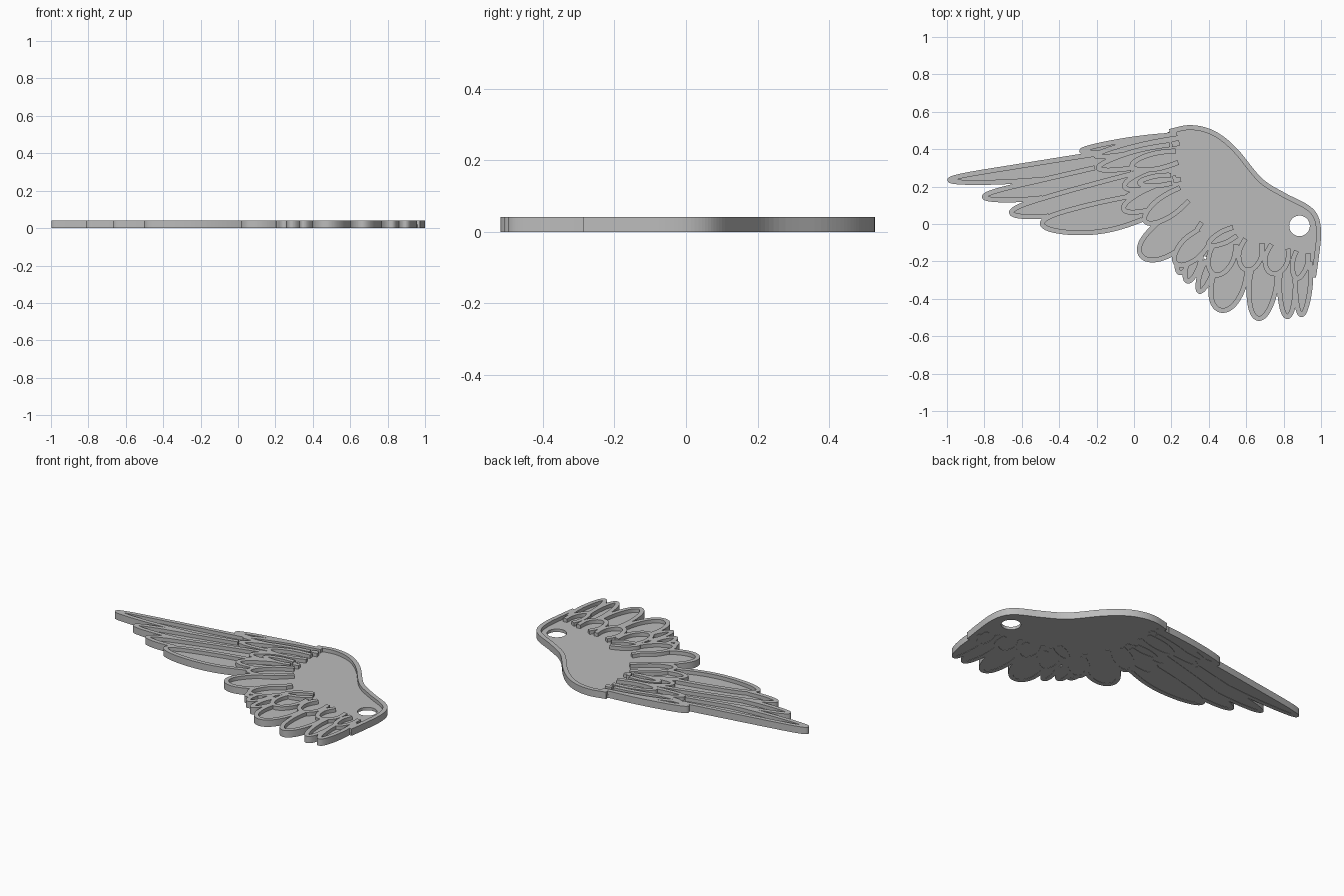
import bpy
import bmesh
import math
from mathutils import Vector

if "Cube" in bpy.data.objects:
    bpy.data.objects.remove(bpy.data.objects["Cube"], do_unlink=True)

RIM = 0.026       # width of the raised borders
HEIGHT = 0.042    # top of the raised borders
FLOOR = (0.002, 0.02)

grey = bpy.data.materials.new("plain_grey")
grey.use_nodes = True
grey.diffuse_color = (0.5, 0.5, 0.5, 1)
grey.node_tree.nodes["Principled BSDF"].inputs["Base Color"].default_value = grey.diffuse_color


def feather_outline(root, tip, width, bend, point):
    """Open U-shaped outline from the root, round the tip and back."""
    root, tip = Vector(root), Vector(tip)
    along = tip - root
    across = Vector((-along.y, along.x)).normalized()
    steps = 40
    left, right = [], []
    for i in range(steps + 1):
        t = math.sin(i / steps * math.pi / 2)
        middle = root + along * t + across * bend * math.sin(math.pi * t)
        swell = 0.7 + 0.3 * math.sin(math.pi / 2 * min(t / 0.6, 1))
        half = width * swell * math.sqrt(max(0, 1 - t ** point))
        left.append(middle + across * half)
        right.append(middle - across * half)
    return left + right[-2::-1]


def smooth_path(points, steps=8):
    """Catmull-Rom curve through the points."""
    p = [Vector(q) for q in points]
    p = [p[0] * 2 - p[1]] + p + [p[-1] * 2 - p[-2]]
    path = []
    for a, b, c, d in zip(p, p[1:], p[2:], p[3:]):
        for i in range(steps):
            t = i / steps
            path.append(b + (c - a) * t / 2 + (a - b * 2.5 + c * 2 - d / 2) * t * t
                        + (b * 3 - a - c * 3 + d) * t ** 3 / 2)
    return path + [p[-2]]


def inside(q, polygon):
    hit = False
    for a, b in zip(polygon, polygon[1:] + polygon[:1]):
        if (a.y > q.y) != (b.y > q.y):
            if q.x < a.x + (q.y - a.y) * (b.x - a.x) / (b.y - a.y):
                hit = not hit
    return hit


def visible_runs(path, covers):
    """Split a path into the stretches that no nearer feather covers."""
    runs, run = [], []
    for q in path:
        if any(inside(q, c) for c in covers):
            if len(run) > 1:
                runs.append(run)
            run = []
        else:
            run.append(q)
    return runs + [run] if len(run) > 1 else runs


def add_rim(bm, path):
    """Square-sided raised strip along a path."""
    rings = []
    for i, q in enumerate(path):
        d = (path[min(i + 1, len(path) - 1)] - path[max(i - 1, 0)]).normalized()
        n = Vector((-d.y, d.x)) * RIM / 2
        corners = ((q + n, 0), (q - n, 0), (q - n, HEIGHT), (q + n, HEIGHT))
        rings.append([bm.verts.new((v.x, v.y, z)) for v, z in corners])
    for r, s in zip(rings, rings[1:]):
        for k in range(4):
            m = (k + 1) % 4
            bm.faces.new((r[k], r[m], s[m], s[k]))
    bm.faces.new(rings[0][::-1])
    bm.faces.new(rings[-1])


def add_floor(bm, outline):
    low, high = FLOOR
    face = bm.faces.new([bm.verts.new((q.x, q.y, low)) for q in outline])
    top = bmesh.ops.extrude_face_region(bm, geom=[face], use_keep_orig=True)["geom"]
    verts = [v for v in top if isinstance(v, bmesh.types.BMVert)]
    bmesh.ops.translate(bm, verts=verts, vec=(0, 0, high - low))


def finish(name, bm):
    bmesh.ops.recalc_face_normals(bm, faces=bm.faces)
    mesh = bpy.data.meshes.new(name)
    bm.to_mesh(mesh)
    bm.free()
    mesh.materials.append(grey)
    bpy.context.collection.objects.link(bpy.data.objects.new(name, mesh))


# Feathers from back to front: root, tip, half width, bend, tip bluntness
primaries = [
    ((-0.02, 0.36), (-0.985, 0.235), 0.058, 0.015, 1.3),
    ((0.24, 0.455), (-0.28, 0.39), 0.034, 0, 2),
    ((-0.02, 0.30), (-0.80, 0.145), 0.06, 0.02, 2),
    ((0.03, 0.23), (-0.655, 0.06), 0.068, 0.02, 2.5),
    ((0.10, 0.11), (-0.49, 0.0), 0.085, 0.02, 2.5),
]
primary_coverts = [
    ((0.235, 0.46), (-0.205, 0.365), 0.034, 0, 2),
    ((0.20, 0.39), (-0.19, 0.30), 0.05, 0, 2),
    ((0.215, 0.285), (-0.05, 0.20), 0.05, 0, 3),
    ((0.23, 0.36), (-0.01, 0.31), 0.045, 0, 3),
    ((0.265, 0.20), (-0.055, 0.08), 0.06, 0, 3),
    ((0.20, 0.24), (0.03, 0.22), 0.03, 0, 2),
    ((0.32, 0.06), (0.04, -0.17), 0.095, 0.01, 4),
    ((0.27, 0.16), (0.06, 0.015), 0.06, 0, 3),
]
secondaries = [
    ((0.30, -0.10), (0.245, -0.26), 0.04, 0, 3),
    ((0.34, -0.15), (0.285, -0.305), 0.035, 0, 3),
    ((0.41, -0.20), (0.35, -0.36), 0.035, 0, 2),
    ((0.55, -0.16), (0.46, -0.46), 0.09, 0, 4),
    ((0.91, -0.20), (0.895, -0.485), 0.045, 0, 2),
    ((0.82, -0.20), (0.82, -0.495), 0.045, 0, 3),
    ((0.71, -0.16), (0.665, -0.505), 0.078, 0, 3),
]
secondary_coverts = [
    ((0.38, -0.06), (0.225, -0.21), 0.065, 0, 3),
    ((0.90, -0.15), (0.87, -0.29), 0.045, 0, 2),
    ((0.78, -0.12), (0.74, -0.265), 0.065, 0, 3),
    ((0.50, -0.09), (0.43, -0.27), 0.07, 0, 3),
    ((0.64, -0.09), (0.60, -0.245), 0.065, 0, 3),
    ((0.54, -0.04), (0.40, -0.11), 0.035, 0, 2),
]

groups = {"primary_feather": primaries, "secondary_feather": secondaries,
          "primary_covert": primary_coverts, "secondary_covert": secondary_coverts}
feathers = [(f"{name}_{i + 1}", feather_outline(*spec))
            for name, specs in groups.items() for i, spec in enumerate(specs)]
for i, (name, outline) in enumerate(feathers):
    bm = bmesh.new()
    add_floor(bm, outline)
    for run in visible_runs(outline, [o for _, o in feathers[i + 1:]]):
        add_rim(bm, run)
    finish(name, bm)

# Raised leading edge of the wing
edge = smooth_path([(0.19, 0.495), (0.285, 0.515), (0.375, 0.505), (0.46, 0.465),
                    (0.55, 0.385), (0.675, 0.235), (0.80, 0.155), (0.925, 0.09),
                    (0.975, 0.03), (0.987, -0.06), (0.975, -0.18), (0.96, -0.285)])
bm = bmesh.new()
add_rim(bm, edge)
finish("leading_edge_rim", bm)

# Body plate with the round hanging hole
inner = [Vector(q) for q in ((0.6, -0.24), (0.4, -0.18), (0.28, -0.14), (0.2, 0),
                             (0.1, 0.04), (0, 0.15), (0, 0.38))]
hole = [Vector((0.885 + 0.055 * math.cos(a), -0.01 + 0.055 * math.sin(a)))
        for a in (math.tau * k / 48 for k in range(48))]
plate = bpy.data.curves.new("body_plate", "CURVE")
plate.dimensions = "2D"
plate.fill_mode = "BOTH"
plate.extrude = (FLOOR[1] - FLOOR[0]) / 2
for ring in (edge + inner, hole):
    spline = plate.splines.new("POLY")
    spline.points.add(len(ring) - 1)
    for p, q in zip(spline.points, ring):
        p.co = (q.x, q.y, 0, 1)
    spline.use_cyclic_u = True
plate.materials.append(grey)
body = bpy.data.objects.new("body_plate", plate)
body.location.z = sum(FLOOR) / 2
bpy.context.collection.objects.link(body)
